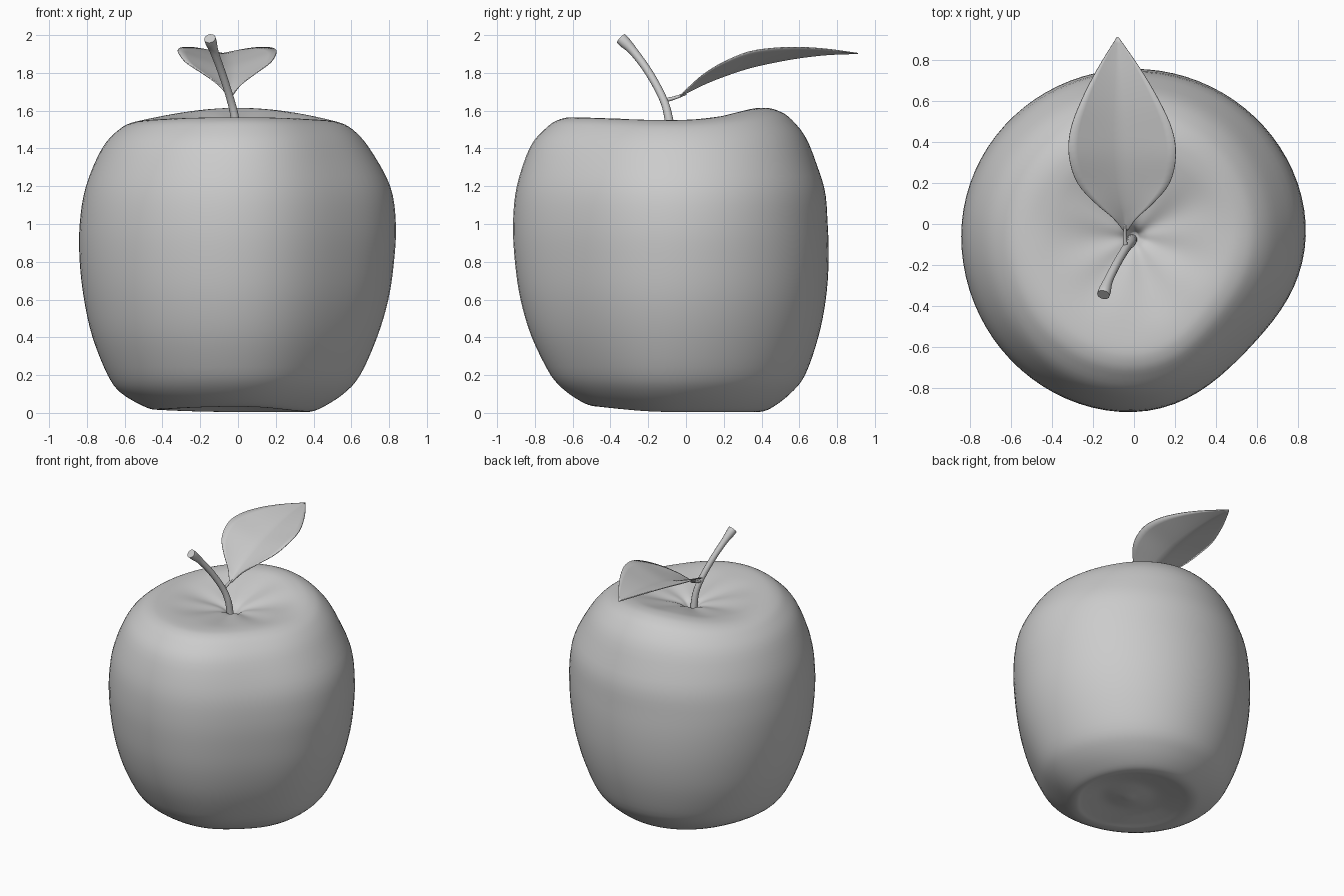
import bpy, math
from math import cos, sin, pi

if "Cube" in bpy.data.objects:
    bpy.data.objects.remove(bpy.data.objects["Cube"])


def spline(pts, steps):
    """Catmull-Rom interpolation through tuples of any length."""
    out = []
    for i in range(len(pts) - 1):
        a, b, c, d = (pts[max(0, min(len(pts) - 1, i + k))] for k in (-1, 0, 1, 2))
        for s in range(steps):
            t = s / steps
            out.append(tuple(q + 0.5 * t * (r - p + t * (2*p - 5*q + 4*r - s4 + t * (3*(q - r) + s4 - p)))
                             for p, q, r, s4 in zip(a, b, c, d)))
    return out + [pts[-1]]


def mesh_object(name, verts, faces):
    me = bpy.data.meshes.new(name)
    me.from_pydata(verts, [], faces)
    me.shade_smooth()
    ob = bpy.data.objects.new(name, me)
    bpy.context.collection.objects.link(ob)
    return ob


# Apple body: height, then radius towards right, back, left and front
AXIS_Y = -0.06
levels = [
    (.035, .02, .02, .02, .02), (.045, .10, .10, .10, .10), (.05, .20, .20, .20, .20),
    (.02, .32, .36, .35, .35), (.005, .37, .44, .43, .41), (.025, .44, .51, .50, .48),
    (.10, .56, .61, .62, .58), (.20, .65, .69, .69, .66), (.40, .74, .76, .77, .76),
    (.60, .80, .80, .815, .82), (.80, .83, .815, .838, .85), (1.0, .84, .81, .838, .86),
    (1.2, .81, .79, .805, .84), (1.4, .70, .71, .72, .77), (1.5, .61, .62, .63, .68),
    (1.54, .53, .54, .55, .61), (1.55, .44, .46, .45, .53), (1.54, .32, .34, .33, .38),
    (1.52, .20, .20, .20, .22), (1.50, .10, .10, .10, .10), (1.475, .05, .05, .05, .05),
    (1.43, .02, .02, .02, .02)]
N = 80
rings = spline(levels, 4)
verts, faces = [], []
for z0, *radii in rings:
    for k in range(N):
        a = 2 * pi * k / N
        w = [max(0, cos(a - q * pi / 2)) ** 2 for q in range(4)]
        r = sum(x * y for x, y in zip(w, radii))
        r *= 1 - .08 * max(0, cos(a + pi / 4)) ** 8
        # uneven rims: back shoulder higher, front underside raised
        edge = min(1, r / .42)
        top = edge * min(1, max(0, (z0 - 1.3) / .25))
        low = edge * max(0, 1 - z0 / .2)
        z = z0 + top * (.065 * w[1] + .015 * w[3]) + low * (.03 * w[3] + .012 * w[2])
        if z0 > 1.45 and r < .45:
            z += .005 * sin(7 * a + 1) * sin(pi * r / .45)
        verts.append((r * cos(a), AXIS_Y + r * sin(a), z))
for i in range(len(rings) - 1):
    for k in range(N):
        j = (k + 1) % N
        faces.append((i*N + k, i*N + j, (i+1)*N + j, (i+1)*N + k))
faces.append(tuple(reversed(range(N))))
faces.append(tuple(range((len(rings) - 1) * N, len(rings) * N)))
mesh_object("apple_body", verts, faces)


def tube(name, pts):
    """Round tube through (x, y, z, radius) points."""
    cu = bpy.data.curves.new(name, 'CURVE')
    cu.dimensions = '3D'
    cu.bevel_depth = 1
    cu.bevel_resolution = 4
    cu.use_fill_caps = True
    path = spline(pts, 5)
    sp = cu.splines.new('POLY')
    sp.points.add(len(path) - 1)
    for p, (x, y, z, r) in zip(sp.points, path):
        p.co = (x, y, z, 1)
        p.radius = r
    sp.use_smooth = True
    ob = bpy.data.objects.new(name, cu)
    bpy.context.collection.objects.link(ob)


# Stem and leaf stalk
tube("stem", [(-.01, -.075, 1.42, .026), (-.015, -.09, 1.55, .023), (-.04, -.12, 1.66, .021),
              (-.085, -.195, 1.80, .021), (-.125, -.275, 1.91, .023),
              (-.143, -.325, 1.963, .031), (-.149, -.345, 1.982, .031)])
tube("leaf_stalk", [(-.04, -.12, 1.652, .012), (-.045, -.06, 1.668, .009), (-.043, .0, 1.69, .007)])

# Leaf: midrib y, midrib z, half width, edge lift
leaf = spline([(-.03, 1.678, .012, .0), (.03, 1.708, .06, .03), (.10, 1.742, .14, .055),
               (.20, 1.782, .225, .075), (.33, 1.825, .26, .085), (.46, 1.855, .247, .075),
               (.60, 1.88, .19, .055), (.75, 1.897, .108, .028), (.91, 1.903, .004, .0)], 4)
M = 12
verts, faces = [], []
for y, z, h, lift in leaf:
    for k in range(M + 1):
        u = 2 * k / M - 1
        verts.append((-.042 - .04 * (y + .03) + u * h, y, z + lift * abs(u) ** 1.2))
for i in range(len(leaf) - 1):
    for k in range(M):
        b = i * (M + 1) + k
        faces.append((b, b + 1, b + M + 2, b + M + 1))
ob = mesh_object("leaf", verts, faces)
mod = ob.modifiers.new("thickness", 'SOLIDIFY')
mod.thickness = .006
mod.offset = 0
